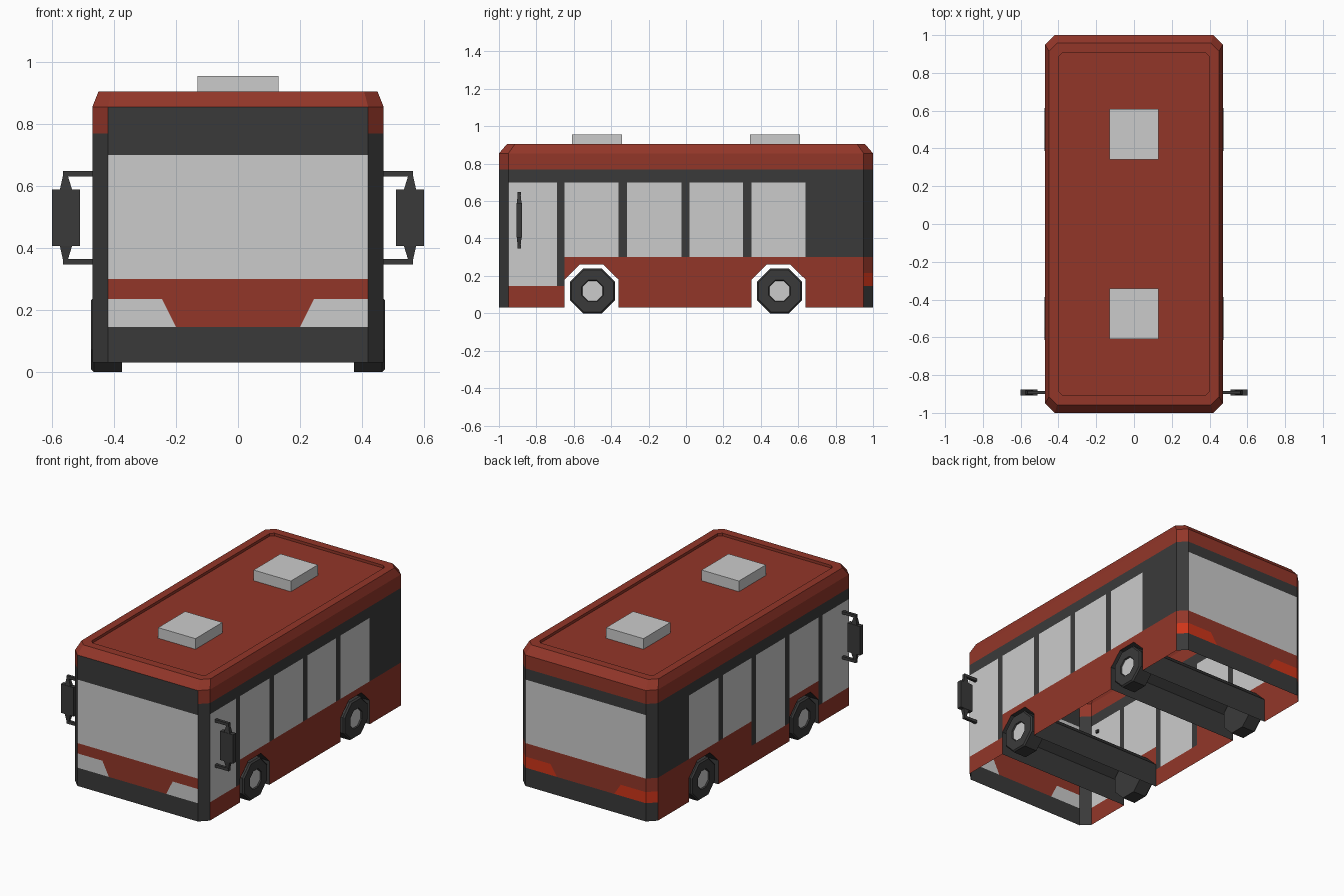
import bpy, math
from mathutils import Vector

if "Cube" in bpy.data.objects:
    bpy.data.objects.remove(bpy.data.objects["Cube"])


def material(name, rgb):
    m = bpy.data.materials.new(name)
    m.diffuse_color = (*rgb, 1)
    m.use_nodes = True
    m.node_tree.nodes["Principled BSDF"].inputs["Base Color"].default_value = m.diffuse_color
    return m


RED = material("red_paint", (0.29, 0.037, 0.022))
DARK = material("dark_trim", (0.042, 0.042, 0.042))
ORANGE = material("orange_red", (0.62, 0.035, 0.01))

# part name -> (material, list of polygons)
parts = {
    "body_panels": (RED, []), "dark_panels": (DARK, []), "windows": (None, []),
    "headlights": (None, []), "tail_lights": (ORANGE, []), "roof": (RED, []),
    "wheel_arches": (DARK, []), "tyres": (DARK, []), "wheel_hubs": (None, []),
    "roof_vents": (None, []), "mirrors": (DARK, []),
}


def face(part, pts, out=None):
    pts = [Vector(p) for p in pts]
    if out:
        n = sum(((pts[i].cross(pts[(i + 1) % len(pts)])) for i in range(len(pts))), Vector())
        if n.dot(Vector(out)) < 0:
            pts.reverse()
    parts[part][1].append(pts)


def loft(part, loops, skip=(), cap0=False, cap1=False):
    for k, (a, b) in enumerate(zip(loops, loops[1:])):
        n = len(a)
        for i in range(n):
            if (k, i) not in skip:
                face(part, [a[i], a[(i + 1) % n], b[(i + 1) % n], b[i]])
    if cap0:
        face(part, loops[0][::-1])
    if cap1:
        face(part, loops[-1])


def rect_loop(cx, cy, z, hx, hy):
    return [(cx - hx, cy - hy, z), (cx + hx, cy - hy, z), (cx + hx, cy + hy, z), (cx - hx, cy + hy, z)]


def box(part, cx, cy, cz, hx, hy, hz):
    loft(part, [rect_loop(cx, cy, cz - hz, hx, hy), rect_loop(cx, cy, cz + hz, hx, hy)],
         cap0=True, cap1=True)


# ---- key dimensions
X, Y, C = 0.47, 1.0, 0.05
Z0, ZL, ZB, ZW, ZR, ZE = 0.03, 0.145, 0.30, 0.70, 0.77, 0.855
ARCHES = (-0.505, 0.495)


def arch(y):
    return [(y - .145, Z0), (y - .145, .18), (y - .063, .26),
            (y + .063, .26), (y + .145, .18), (y + .145, Z0)]


# ---- side walls
WINDOWS = [(-.65, -.36), (-.315, -.025), (.02, .305), (.35, .64)]
for s in (1, -1):
    def poly(part, pts):
        face(part, [(s * X, y, z) for y, z in pts], (s, 0, 0))

    def rect(part, y0, y1, z0, z1):
        poly(part, [(y0, z0), (y1, z0), (y1, z1), (y0, z1)])

    rect("dark_panels", -.95, .95, ZW, ZR)
    # front door
    rect("windows", -.95, -.69, ZL, ZW)
    rect("dark_panels", -.69, -.65, ZL, ZW)
    rect("body_panels", -.95, -.65, Z0, ZL)
    # window row with pillars
    for y0, y1 in WINDOWS:
        rect("windows", y0, y1, ZB, ZW)
    for y0, y1 in [(-.36, -.315), (-.025, .02), (.305, .35), (.64, .95)]:
        rect("dark_panels", y0, y1, ZB, ZW)
    # lower skirt with arch cut-outs
    for y in ARCHES:
        poly("body_panels", arch(y)[1:5] + [(y + .145, ZB), (y - .145, ZB)])
    rect("body_panels", .64, .95, Z0, ZB)
    if s > 0:
        rect("body_panels", -.36, .35, Z0, ZB)
    else:  # middle door on this side only
        rect("body_panels", -.36, .02, Z0, ZL)
        rect("body_panels", .02, .35, Z0, ZB)
        rect("windows", -.315, -.025, ZL, ZB)
        rect("dark_panels", -.36, -.315, ZL, ZB)
        rect("dark_panels", -.025, .02, ZL, ZB)

    # corner posts
    for e, bands in ((-1, [("dark_panels", Z0, ZR)]),
                     (1, [("dark_panels", Z0, ZL), ("tail_lights", ZL, .215),
                          ("body_panels", .215, ZB), ("dark_panels", ZB, ZR)])):
        for part, z0, z1 in bands:
            a, b = (s * (X - C), e * Y), (s * X, e * (Y - C))
            face(part, [(*a, z0), (*b, z0), (*b, z1), (*a, z1)], (s, e, 0))

# ---- front and rear walls
for e, lamp, zl, top in ((-1, "headlights", .235, ZE), (1, "tail_lights", .215, ZR)):
    W, ti, bi = X - C, .245, .20

    def wall(part, pts):
        face(part, [(x, e * Y, z) for x, z in pts], (0, e, 0))

    for part, z0, z1 in (("dark_panels", Z0, ZL), ("windows", ZB, ZW), ("dark_panels", ZW, top)):
        wall(part, [(-W, z0), (W, z0), (W, z1), (-W, z1)])
    for s in (1, -1):
        wall(lamp, [(s * W, ZL), (s * bi, ZL), (s * ti, zl), (s * W, zl)])
    wall("body_panels", [(-bi, ZL), (bi, ZL), (ti, zl), (W, zl), (W, ZB), (-W, ZB), (-W, zl), (-ti, zl)])


# ---- roof: chamfered rings with a shallow recess
def ring(x, y, c, z):
    a, b = x - c, y - c
    return [(-a, -y, z), (a, -y, z), (x, -b, z), (x, b, z),
            (a, y, z), (-a, y, z), (-x, b, z), (-x, -b, z)]


loft("roof", [ring(X, Y, C, ZR), ring(X, Y, C, ZE), ring(.45, .957, .043, .905),
              ring(.40, .905, .02, .905), ring(.40, .905, .02, .888)], skip={(0, 0)}, cap1=True)
for y in (-.475, .475):
    box("roof_vents", 0, y, .92, .13, .134, .035)

# ---- wheel arch tunnels across the bus
for y in ARCHES:
    p = arch(y)
    for (ya, za), (yb, zb) in zip(p, p[1:]):
        face("wheel_arches", [(-X, ya, za), (X, ya, za), (X, yb, zb), (-X, yb, zb)],
             None)


# ---- octagonal wheels
def octagon(s, x, y, r):
    R = r / math.cos(math.pi / 8)
    pts = [(s * x, y + R * math.cos((i + .5) * math.pi / 4), .12 + R * math.sin((i + .5) * math.pi / 4))
           for i in range(8)]
    return pts if s > 0 else pts[::-1]


for s in (1, -1):
    for y in (-.5, .5):
        loft("tyres", [octagon(s, .375, y, .12), octagon(s, .465, y, .12), octagon(s, .474, y, .112),
                       octagon(s, .474, y, .058), octagon(s, .466, y, .054)], cap0=True)
        face("wheel_hubs", octagon(s, .466, y, .054))

# ---- mirrors: two arms, tapered stems and housing
for s in (1, -1):
    cy, cz, cx = -.892, .4975, s * .555
    box("mirrors", cx, cy, cz, .045, .015, .091)
    for t in (1, -1):
        box("mirrors", s * .512, cy, cz + t * .142, .053, .009, .009)
        lo, hi = rect_loop(cx, cy, cz + t * .09, .02, .013), rect_loop(s * .557, cy, cz + t * .135, .008, .008)
        loft("mirrors", [lo, hi] if t > 0 else [hi, lo])

# ---- turn every part into an object
for name, (mat, polys) in parts.items():
    verts, faces, index = [], [], {}
    for pts in polys:
        f = []
        for p in pts:
            key = tuple(round(c, 5) for c in p)
            if key not in index:
                index[key] = len(verts)
                verts.append(key)
            f.append(index[key])
        faces.append(f)
    me = bpy.data.meshes.new(name)
    me.from_pydata(verts, [], faces)
    me.update()
    if mat:
        me.materials.append(mat)
    bpy.context.collection.objects.link(bpy.data.objects.new(name, me))
